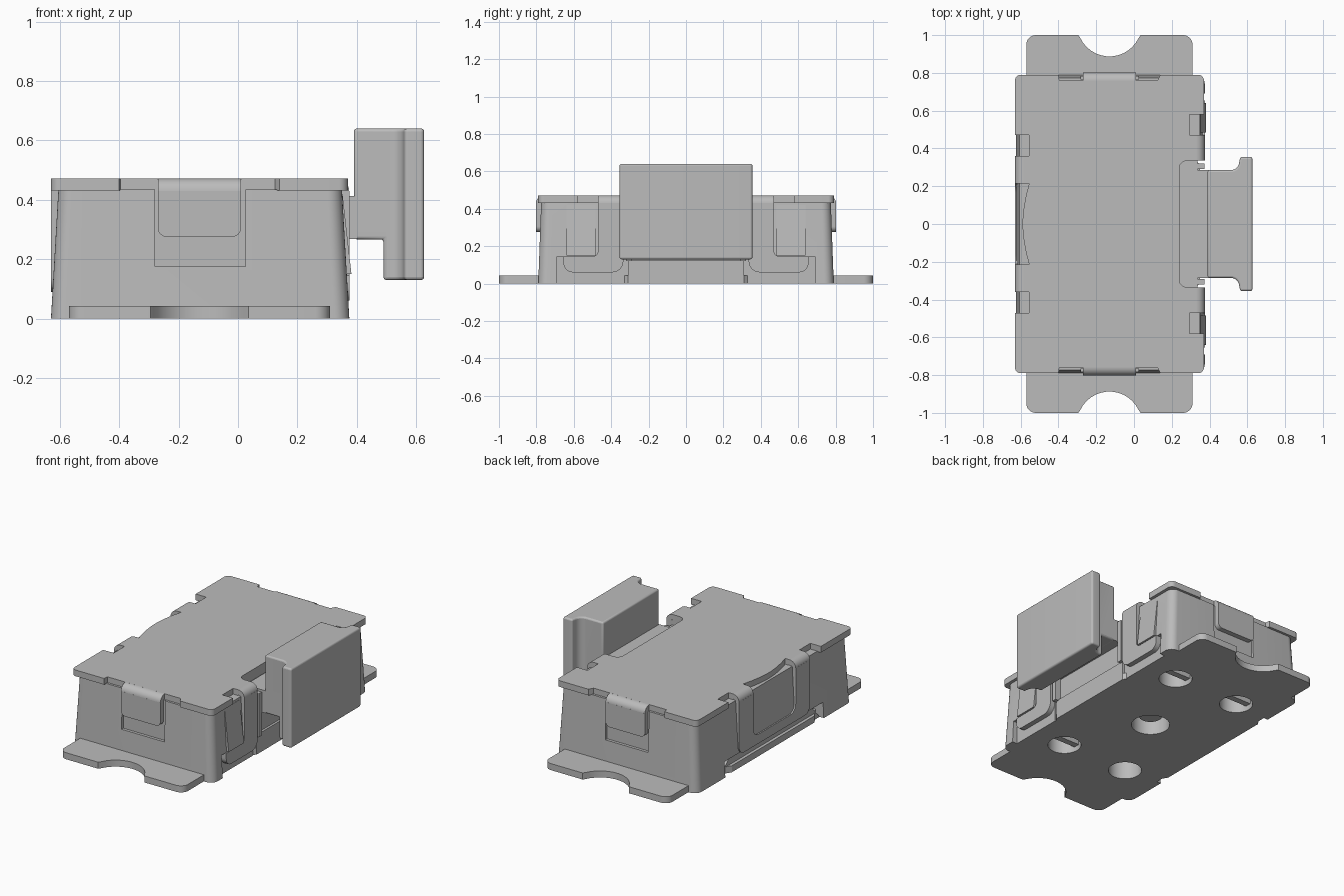
import bpy, bmesh
from math import sin, cos, tan, acos, pi, radians
from mathutils import Vector, Matrix

if "Cube" in bpy.data.objects:
    bpy.data.objects.remove(bpy.data.objects["Cube"])

GREY = bpy.data.materials.new("light_grey")
GREY.use_nodes = True
GREY.diffuse_color = (0.5, 0.5, 0.5, 1)
GREY.node_tree.nodes["Principled BSDF"].inputs["Base Color"].default_value = (0.5, 0.5, 0.5, 1)


def fillet(points, steps=6):
    """Round every corner that carries a third number, its radius."""
    out = []
    for i, p in enumerate(points):
        c = Vector(p[:2])
        if len(p) < 3:
            out.append(c)
            continue
        a = (Vector(points[i - 1][:2]) - c).normalized()
        b = (Vector(points[(i + 1) % len(points)][:2]) - c).normalized()
        half = acos(max(-1, min(1, a.dot(b)))) / 2
        start, end = c + a * p[2] / tan(half), c + b * p[2] / tan(half)
        centre = c + (a + b).normalized() * p[2] / sin(half)
        for k in range(steps + 1):
            d = (start.lerp(end, k / steps) - centre).normalized()
            out.append(centre + d * p[2])
    return out


def prism(name, points, low, high, axis="z", turn=0):
    """Extrude an outline along an axis, then turn it about z."""
    place = {"z": lambda p, t: (p[0], p[1], t),
             "x": lambda p, t: (t, p[0], p[1]),
             "y": lambda p, t: (p[0], t, p[1])}[axis]
    bm = bmesh.new()
    face = bm.faces.new([bm.verts.new(place(p, low)) for p in fillet(points)])
    moved = bmesh.ops.extrude_face_region(bm, geom=[face])["geom"]
    shift = Vector(place((0, 0), high - low))
    bmesh.ops.translate(bm, vec=shift, verts=[v for v in moved if isinstance(v, bmesh.types.BMVert)])
    bmesh.ops.recalc_face_normals(bm, faces=bm.faces)
    bm.transform(Matrix.Rotation(turn, 4, "Z"))
    mesh = bpy.data.meshes.new(name)
    bm.to_mesh(mesh)
    bm.free()
    mesh.materials.append(GREY)
    ob = bpy.data.objects.new(name, mesh)
    bpy.context.collection.objects.link(ob)
    return ob


def box(name, x, y, z):
    return prism(name, [(x[0], y[0]), (x[1], y[0]), (x[1], y[1]), (x[0], y[1])], *z)


def activate(ob):
    bpy.ops.object.select_all(action="DESELECT")
    ob.select_set(True)
    bpy.context.view_layer.objects.active = ob


def cut(ob, cutters):
    activate(ob)
    for c in cutters:
        mod = ob.modifiers.new("cut", "BOOLEAN")
        mod.operation, mod.solver, mod.object = "DIFFERENCE", "EXACT", c
        bpy.ops.object.modifier_apply(modifier=mod.name)
        bpy.data.objects.remove(c)


def mirrored(half):
    """Complete an outline by reflecting it across y = 0."""
    return half + [(p[0], -p[1], *p[2:]) for p in reversed(half)]


def disc(x, y, r, n=32):
    return [(x + r * cos(2 * pi * k / n), y + r * sin(2 * pi * k / n)) for k in range(n)]


def bend(name, out, u0, u1, turn):
    """Quarter-round fold joining the cover to a hanging tab."""
    r, c = 0.045, (out - 0.045, 0.427)
    arc = [(k * pi / 16) for k in range(9)]
    pts = [(c[0] + r * cos(a), c[1] + r * sin(a)) for a in arc]
    pts += [(c[0] + 0.012 * cos(a), c[1] + 0.012 * sin(a)) for a in reversed(arc)]
    return prism(name, pts, u0, u1, "y", turn)


# Tapered body with rounded corner posts
body = prism("body", [(-0.63, -0.79, 0.05), (0.375, -0.79, 0.05),
                      (0.375, 0.79, 0.05), (-0.63, 0.79, 0.05)], 0, 0.435)
for v in body.data.vertices:
    if v.co.z > 0.2:
        v.co.x = -0.128 + (v.co.x + 0.128) * 0.95
        v.co.y *= 0.98

# Recesses for the slider, side skirts and end clips
cut(body, [box("c", (0.335, 0.5), (-0.335, 0.335), (-0.1, 0.5)),
           box("c", (0.24, 0.5), (-0.335, 0.335), (0.405, 0.5)),
           box("c", (0.34, 0.5), (-0.69, 0.69), (-0.1, 0.145)),
           box("c", (-0.8, -0.56), (-0.5, 0.5), (-0.1, 0.1)),
           box("c", (-0.28, 0.025), (-0.9, -0.765), (0.175, 0.5)),
           box("c", (-0.28, 0.025), (0.765, 0.9), (0.175, 0.5))])

# Base plate with mounting ears
ear = [(0.35, 0.31), (0.31, 0.36), (0.31, 1.0, 0.05), (0.035, 1.0)]
ear += [(-0.13 + 0.171 * sin(a), 1.058 - 0.171 * cos(a))
        for a in [radians(65 - 10 * k) for k in range(14)]]
ear += [(-0.295, 1.0), (-0.57, 1.0, 0.05), (-0.57, 0.5), (-0.62, 0.42)]
base = prism("base_plate", mirrored(ear), 0, 0.042)

# Round openings in the underside, some crossed by a contact bar
holes = [(0.11, 0.52, 0.1), (-0.365, 0.52, 0.1), (-0.13, 0, 0.115),
         (0.11, -0.52, 0.1), (-0.365, -0.52, 0.1)]
for x, y, r in holes:
    for part in (base, body):
        cut(part, [prism("c", disc(x, y, r), -0.1, 0.12)])
for i in (0, 1, 3):
    x, y, r = holes[i]
    box("contact_bar", (x - 0.095, x + 0.095), (y - 0.02, y + 0.02), (0.03, 0.12))
prism("centre_plug", disc(-0.13, 0, 0.07), 0.06, 0.12)

# Side walls rising from the base plate
box("base_lip_left", (0.3, 0.35), (-0.31, 0.31), (0, 0.125))
prism("base_lip_right", [(-0.5, 0.0), (0.5, 0.0), (0.42, 0.09), (-0.42, 0.09)], -0.6, -0.55, "x")

# Notched sheet cover
cover = [(0.24, 0.335, 0.04), (0.33, 0.335), (0.33, 0.47), (0.295, 0.47), (0.295, 0.58),
         (0.37, 0.58), (0.37, 0.79, 0.03), (0.14, 0.79), (0.125, 0.76), (-0.395, 0.76),
         (-0.4, 0.79), (-0.63, 0.79, 0.03), (-0.63, 0.47), (-0.555, 0.47), (-0.555, 0.36),
         (-0.585, 0.36), (-0.585, 0.215), (-0.555, 0.215), (-0.572, 0.15), (-0.584, 0.08),
         (-0.589, 0.03)]
prism("cover", mirrored(cover), 0.432, 0.472)

# End clips folded down over the front and back
for side, u0, u1 in ((-1, -0.27, 0.01), (1, -0.01, 0.27)):
    turn = side * pi / 2
    bend("end_clip_fold", 0.803, u0, u1, turn)
    prism("end_clip", [(u0, 0.43), (u0, 0.275, 0.03), (u1, 0.275, 0.03), (u1, 0.43)],
          0.77, 0.803, "x", turn)

# Window frame folded down on the closed side
frame = [(0.36, 0.43), (0.36, 0.09, 0.05), (-0.36, 0.09, 0.05), (-0.36, 0.43),
         (-0.215, 0.43), (-0.215, 0.15, 0.05), (0.215, 0.15, 0.05), (0.215, 0.43)]
prism("window_frame", frame, 0.597, 0.63, "x", pi)

# Straps, hooks and sprung wedges on the slider side
for s in (-1, 1):
    lo, hi = sorted((s * 0.335, s * 0.47))
    bend("strap_fold", 0.375, lo, hi, 0)
    lo, hi = sorted((s * 0.215, s * 0.36))
    bend("window_frame_fold", 0.63, lo, hi, pi)
    strap = [(0.335, 0.43), (0.335, 0.06, 0.06), (0.655, 0.06, 0.05), (0.655, 0.145),
             (0.47, 0.145, 0.03), (0.47, 0.43)]
    prism("strap", [(s * p[0], *p[1:]) for p in strap], 0.342, 0.375, "x")
    lo, hi = sorted((s * 0.485, s * 0.64))
    prism("wedge", [(0.32, 0.42), (0.352, 0.42), (0.382, 0.15), (0.32, 0.15)], lo, hi, "y")
    lo, hi = sorted((s * 0.29, s * 0.32))
    box("guide_post", (0.32, 0.372), (lo, hi), (0.12, 0.4))

# Slider stem and flared push button
box("slider_stem", (0.25, 0.4), (-0.285, 0.285), (0.268, 0.412))
button = prism("push_button", mirrored([(0.39, 0.285), (0.55, 0.285, 0.045),
                                        (0.562, 0.355, 0.012), (0.627, 0.355, 0.012)]), 0.13, 0.64)
cut(button, [box("c", (0.3, 0.49), (-0.5, 0.5), (0, 0.267))])
mod = button.modifiers.new("soft_edges", "BEVEL")
mod.width, mod.segments, mod.angle_limit = 0.01, 3, radians(50)

for ob in list(bpy.context.collection.objects):
    if ob.type == "MESH":
        activate(ob)
        bpy.ops.object.shade_smooth_by_angle(angle=radians(30))
